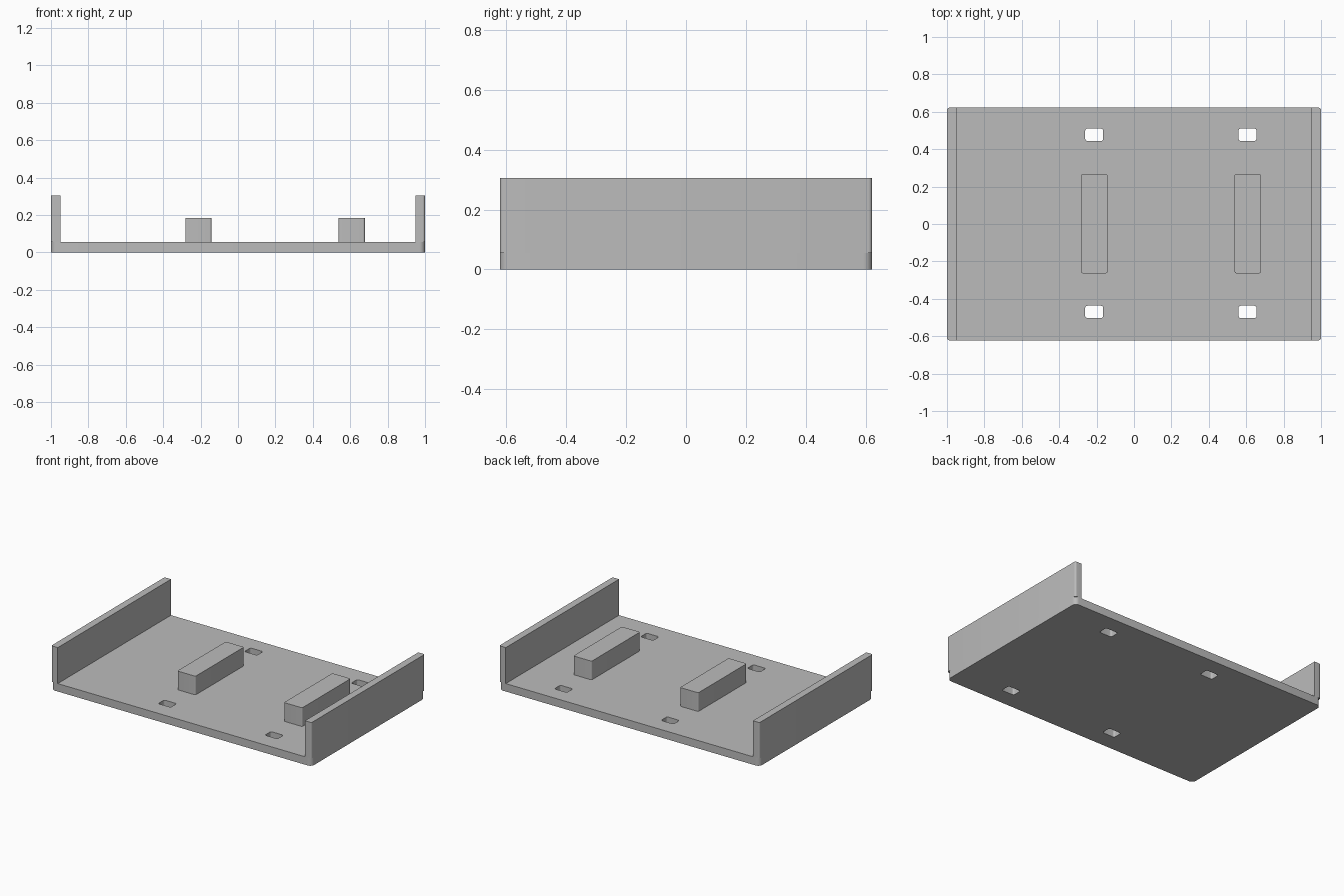
import bpy
import bmesh

old = bpy.data.objects.get("Cube")
if old:
    bpy.data.objects.remove(old, do_unlink=True)

grey = bpy.data.materials.new("plain grey")
grey.use_nodes = True
colour = (0.5, 0.5, 0.5, 1)
grey.diffuse_color = colour
grey.node_tree.nodes["Principled BSDF"].inputs["Base Color"].default_value = colour


def rounded_box(name, low, high, radius, side=0):
    """Box with rounded upright edges; side limits rounding to one x side."""
    bm = bmesh.new()
    bmesh.ops.create_cube(bm, size=1)
    for v in bm.verts:
        v.co = [high[i] if v.co[i] > 0 else low[i] for i in range(3)]
    middle = (low[0] + high[0]) / 2
    edges = [e for e in bm.edges
             if abs(e.verts[0].co.z - e.verts[1].co.z) > 1e-4
             and (e.verts[0].co.x - middle) * side >= 0]
    bmesh.ops.bevel(bm, geom=edges, offset=radius, segments=6,
                    profile=0.5, affect='EDGES')
    mesh = bpy.data.meshes.new(name)
    bm.to_mesh(mesh)
    bm.free()
    mesh.materials.append(grey)
    obj = bpy.data.objects.new(name, mesh)
    bpy.context.collection.objects.link(obj)
    return obj


def activate(obj):
    bpy.ops.object.select_all(action='DESELECT')
    obj.select_set(True)
    bpy.context.view_layer.objects.active = obj


width, depth, floor = 1.0, 0.622, 0.055
base = rounded_box("base_plate", (-width, -depth, 0), (width, depth, floor), 0.03)
parts = [base]

# Slots through the base
for x in (-0.213, 0.607):
    for y in (-0.47, 0.477):
        cutter = rounded_box("slot_cutter", (x - 0.048, y - 0.033, -0.1),
                             (x + 0.048, y + 0.033, 0.2), 0.012)
        cutter.hide_render = True
        cut = base.modifiers.new("slot", 'BOOLEAN')
        cut.operation = 'DIFFERENCE'
        cut.solver = 'EXACT'
        cut.object = cutter
        activate(base)
        bpy.ops.object.modifier_apply(modifier=cut.name)
        bpy.data.objects.remove(cutter, do_unlink=True)

# Upright side walls, rounded on their outer corners
for name, side in (("left_wall", 1), ("right_wall", -1)):
    inner, outer = side * 0.95, side * width
    parts.append(rounded_box(name, (min(inner, outer), -depth, floor),
                             (max(inner, outer), depth, 0.305), 0.013, side))

# Raised support blocks
for name, x in (("right_block", -0.212), ("left_block", 0.608)):
    parts.append(rounded_box(name, (x - 0.07, -0.264, floor),
                             (x + 0.07, 0.268, 0.185), 0.01))

for part in parts:
    activate(part)
    bpy.ops.object.shade_smooth_by_angle(angle=0.6)
